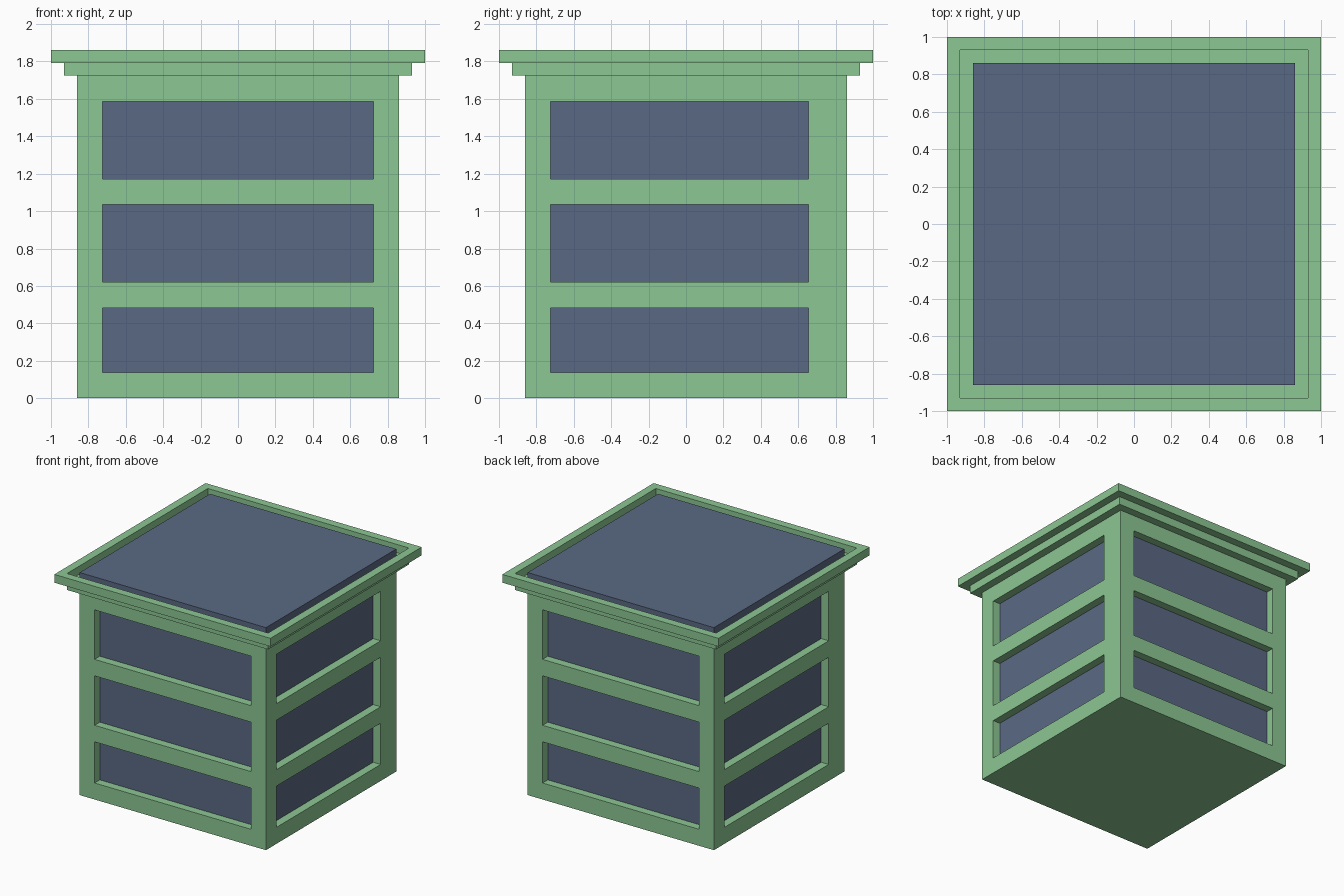
import bpy
import bmesh
from mathutils import Vector

if "Cube" in bpy.data.objects:
    bpy.data.objects.remove(bpy.data.objects["Cube"])

U = 2 / 29  # the model sits on a 29-step grid


def material(name, rgb):
    m = bpy.data.materials.new(name)
    m.diffuse_color = (*rgb, 1)
    m.use_nodes = True
    m.node_tree.nodes["Principled BSDF"].inputs["Base Color"].default_value = m.diffuse_color
    return m


green = material("pale_green", (0.262, 0.571, 0.292))
slate = material("slate_blue", (0.102, 0.141, 0.227))


def boxes(name, bounds, mat=None):
    """One object made of boxes, each (x0, x1, y0, y1, z0, z1) in grid steps."""
    bm = bmesh.new()
    for x0, x1, y0, y1, z0, z1 in bounds:
        lo, hi = Vector((x0, y0, z0)) * U, Vector((x1, y1, z1)) * U
        for v in bmesh.ops.create_cube(bm, size=1)["verts"]:
            v.co = (lo + hi) / 2 + v.co * (hi - lo)
    me = bpy.data.meshes.new(name)
    bm.to_mesh(me)
    bm.free()
    if mat:
        me.materials.append(mat)
    ob = bpy.data.objects.new(name, me)
    bpy.context.collection.objects.link(ob)
    return ob


def square(half, z0, z1):
    return (-half, half, -half, half, z0, z1)


def cut(ob, cutter):
    mod = ob.modifiers.new("cut", 'BOOLEAN')
    mod.operation = 'DIFFERENCE'
    mod.solver = 'EXACT'
    mod.object = cutter
    cutter.hide_render = True
    cutter.hide_viewport = True


# Window openings on all four walls, three floors
openings = []
for z0, z1 in ((2, 7), (9, 15), (17, 23)):
    openings += [
        (-10.5, 10.5, -14, -11.3, z0, z1),  # front
        (-10.5, 10.5, 11.3, 14, z0, z1),    # back
        (11.3, 14, -10.5, 9.5, z0, z1),     # right
        (-14, -11.3, -9.5, 10.5, z0, z1),   # left
    ]
walls = boxes("walls", [square(12.5, 0, 25)], green)
cut(walls, boxes("window_cutter", openings))

# Glass core that shows one step behind the openings
boxes("window_glass", [square(11.5, 1, 24)], slate)

# Stepped cornice with a hollow rim
boxes("lower_cornice", [square(13.5, 25, 26)], green)
rim = boxes("roof_rim", [square(14.5, 26, 27)], green)
cut(rim, boxes("rim_cutter", [square(13.5, 25, 28)]))

# Roof slab inside the rim, flush with its top
boxes("roof_slab", [square(12.5, 26, 27)], slate)
